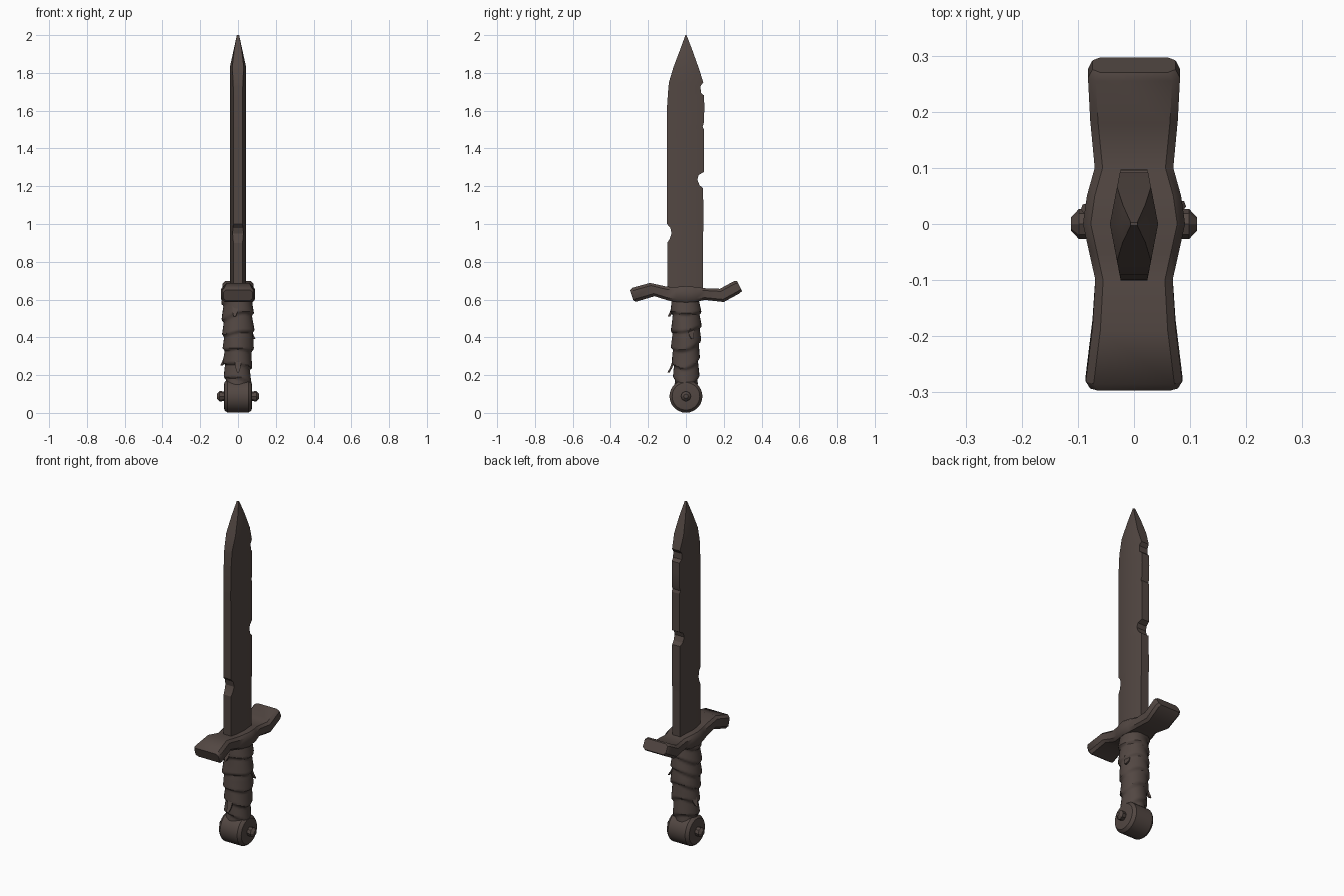
import bpy, bmesh, math
from math import sin, cos, pi

old = bpy.data.objects.get("Cube")
if old:
    bpy.data.objects.remove(old)

iron = bpy.data.materials.new("dark brown iron")
iron.use_nodes = True
colour = (0.085, 0.063, 0.055, 1)
iron.diffuse_color = colour
bsdf = iron.node_tree.nodes["Principled BSDF"]
bsdf.inputs["Base Color"].default_value = colour
bsdf.inputs["Roughness"].default_value = 0.8


def loft(name, rings, angle=30):
    """Skin a list of equal-length point rings and cap both ends."""
    bm = bmesh.new()
    loops = [[bm.verts.new(p) for p in ring] for ring in rings]
    n = len(loops[0])
    for a, b in zip(loops, loops[1:]):
        for i in range(n):
            j = (i + 1) % n
            bm.faces.new((a[i], a[j], b[j], b[i]))
    bm.faces.new(loops[0][::-1])
    bm.faces.new(loops[-1])
    bmesh.ops.recalc_face_normals(bm, faces=bm.faces)
    mesh = bpy.data.meshes.new(name)
    bm.to_mesh(mesh)
    bm.free()
    obj = bpy.data.objects.new(name, mesh)
    bpy.context.collection.objects.link(obj)
    mesh.materials.append(iron)
    bpy.ops.object.select_all(action='DESELECT')
    obj.select_set(True)
    bpy.context.view_layer.objects.active = obj
    bpy.ops.object.shade_smooth_by_angle(angle=math.radians(angle))
    return obj


def lathe_x(name, profile, z, sides):
    """Turn (x, radius) pairs around a horizontal axis at height z."""
    return loft(name, [[(x, r * cos(2 * pi * i / sides), z + r * sin(2 * pi * i / sides))
                        for i in range(sides)] for x, r in profile])


# Blade: height, front edge, back edge, with chips along both edges
blade_rows = [
    (0.62, -.098, .090), (0.90, -.099, .090), (0.92, -.086, .090),
    (0.95, -.076, .091), (0.98, -.082, .092), (1.00, -.100, .092),
    (1.19, -.100, .091), (1.205, -.100, .072), (1.235, -.100, .060),
    (1.26, -.100, .068), (1.275, -.100, .094), (1.50, -.101, .095),
    (1.515, -.101, .088), (1.54, -.100, .096), (1.62, -.100, .097),
    (1.68, -.096, .096), (1.695, -.095, .079), (1.73, -.092, .077),
    (1.75, -.090, .092), (1.83, -.066, .066), (1.92, -.032, .034),
    (2.00, -.003, .003)]


def blade_ring(z, front, back):
    ridge = 0.043 if z < 1.83 else 0.006 + 0.037 * (2 - z) / 0.17

    def edge(y):
        return ridge * (1 - 0.45 * min(1, abs(y) / 0.1))
    ef, eb = edge(front), edge(back)
    return [(-ef, front, z), (ef, front, z), (ridge, 0, z),
            (eb, back, z), (-eb, back, z), (-ridge, 0, z)]


loft("blade", [blade_ring(*row) for row in blade_rows], 25)

# Wavy crossguard: top y and z, bottom y and z, half width
guard_rows = [
    (-.297, .65, -.278, .595, .078), (-.285, .662, -.265, .588, .086),
    (-.19, .688, -.165, .618, .074), (-.10, .668, -.095, .595, .069),
    (-.05, .667, -.05, .588, .080), (0, .671, 0, .585, .091),
    (.05, .667, .05, .588, .084), (.10, .660, .10, .598, .070),
    (.18, .657, .20, .587, .078), (.255, .698, .282, .632, .082),
    (.27, .698, .297, .645, .074)]


def guard_ring(yt, zt, yb, zb, w):
    def at(x, t):
        return (x, yb + (yt - yb) * t, zb + (zt - zb) * t)
    c = w - 0.014
    return [at(-c, 0), at(c, 0), at(w, .2), at(w, .8),
            at(c, 1), at(-c, 1), at(-w, .8), at(-w, .2)]


loft("crossguard", [guard_ring(*row) for row in guard_rows], 40)


# Grip with overlapping slanted wraps
def grip_ring(z, sides=24):
    t = (z - 0.15) / 0.45
    base = 0.058 + 0.014 * min(1, t * 1.8)
    ring = []
    for i in range(sides):
        a = 2 * pi * i / sides
        band = ((z + 0.018 * sin(a + 9 * z) + 0.012 * cos(2 * a)) / 0.085) % 1
        r = base + 0.013 * (1 - band) * min(1, band * 8) + 0.002 * sin(3 * a + 20 * z)
        ring.append((1.04 * r * cos(a), 0.98 * r * sin(a), z))
    return ring


loft("grip", [grip_ring(0.15 + 0.45 * k / 56) for k in range(57)], 35)


# Loose strap ends hanging from the wraps
def strap(name, a, z, length):
    def ring(r, zz, half):
        return [((r + d) * cos(a + s * half), (r + d) * sin(a + s * half), zz)
                for d, s in ((0, -1), (0, 1), (.012, 1), (.012, -1))]
    loft(name, [ring(.062, z, .22), ring(.073, z - length * .6, .16),
                ring(.086, z - length, .05)])


for k, (turn, z, length) in enumerate(((-.5, .275, .06), (-.56, .57, .06),
                                       (.12, .44, .05), (.9, .30, .05))):
    strap(f"strap_end_{k + 1}", turn * pi, z, length)

# Pommel disc with a rivet on each side
half = [(.066, .079), (.072, .073), (.074, .062)]
lathe_x("pommel", [(-x, r) for x, r in half[::-1]] + [(-.055, .087), (.055, .087)] + half, 0.088, 28)
for side, name in ((1, "left_rivet"), (-1, "right_rivet")):
    lathe_x(name, [(side * x, r) for x, r in
                   ((.06, .022), (.088, .027), (.098, .027), (.112, .012))], 0.088, 8)
